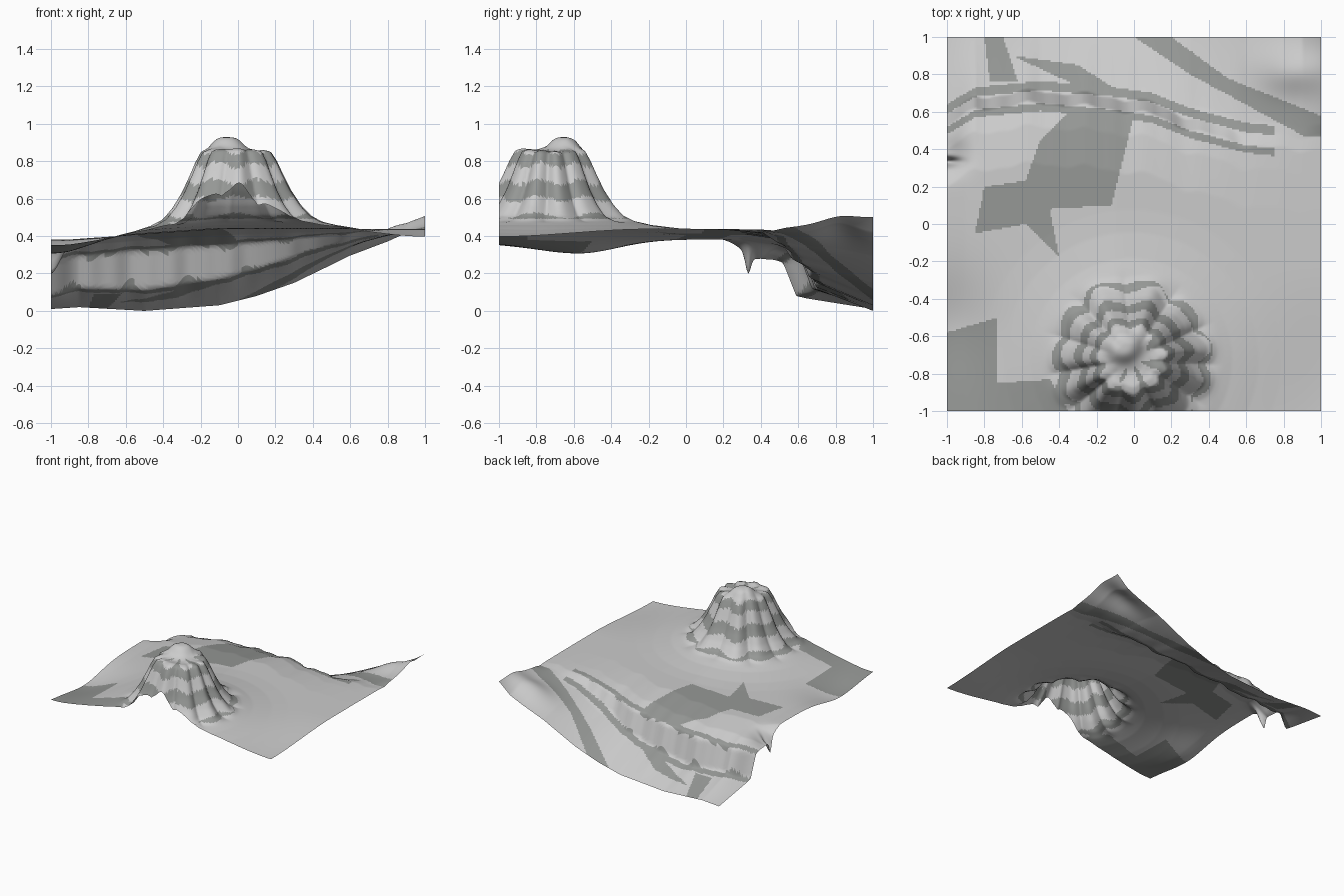
import bpy, bmesh, math

if "Cube" in bpy.data.objects:
    bpy.data.objects.remove(bpy.data.objects["Cube"])

N = 210  # grid resolution


def interp(t, xs, ys):
    if t <= xs[0]:
        return ys[0]
    for i in range(len(xs) - 1):
        if t <= xs[i + 1]:
            k = (t - xs[i]) / (xs[i + 1] - xs[i])
            return ys[i] + (ys[i + 1] - ys[i]) * k
    return ys[-1]


def ramp(t, a, b):
    k = min(1, max(0, (t - a) / (b - a)))
    return k * k * (3 - 2 * k)


def bump(x, y, cx, cy, sx, sy, p=1):
    return math.exp(-(((x - cx) / sx) ** 2 + ((y - cy) / sy) ** 2) ** p)


def inside(x, y, poly):
    hit = False
    for (ax, ay), (bx, by) in zip(poly, poly[1:] + poly[:1]):
        if (ay > y) != (by > y) and x < ax + (y - ay) * (bx - ax) / (by - ay):
            hit = not hit
    return hit


# escarpment: rim line, cliff top, cliff foot and back-edge heights along x
CX = [-1, -.85, -.5, -.1, .1, .3, .6, .8, .9, 1]
RIM = [.52, .61, .645, .61, .58, .5, .42, .40, .40, .40]
TOP = [.26, .30, .33, .355, .37, .39, .42, .43, .435, .435]
FOOT = [.08, .12, .11, .17, .22, .29, .38, .415, .425, .43]
EDGE = [.01, .02, .0, .03, .08, .15, .295, .365, .41, .50]

# butte: radial profile above the plain
BR = [0, .09, .14, .18, .21, .24, .28, .33, .365, .385, .45, .54, .68, .8]
BH = [.45, .45, .44, .42, .365, .295, .21, .13, .09, .07, .043, .022, .005, 0]

# darker patches of ground
PATCHES = [
    [(-.85, -.05), (-.8, .2), (-.58, .23), (-.5, .45), (-.35, .6), (0, .58),
     (-.12, .1), (-.45, .08), (-.4, -.18), (-.58, 0)],
    [(-1, -.58), (-.73, -.5), (-.73, -.85), (-.45, -.83), (-.35, -1), (-1, -1)],
    [(-.8, 1), (-.77, .76), (-.62, .76), (-.7, 1)],
    [(-.65, .9), (-.05, .62), (0, .66), (-.3, .85)],
    [(0, 1), (.3, .8), (1, .42), (1, .58), (.5, .78), (.2, 1)],
]


def plain(x, y):
    z = .437 - .055 * min(1, max(0, -x - .1) / .8)
    z -= .075 * bump(x, y, -1, -.58, .25, .3)
    z -= .02 * ramp(-y, .6, 1) * ramp(-x, .5, 1)
    z -= .04 * ramp(x, .5, 1) * ramp(-y, .2, 1)
    return z


def butte_polar(x, y):
    dx, dy = x + .015, y + .725
    a = math.atan2(dy, dx)
    r = math.hypot(dx, dy)
    # rounded buttresses split by sharp grooves
    flutes = .13 * abs(math.sin(5.5 * a + .4 + .5 * math.sin(2 * a))) - .08
    lobes = flutes + .025 * math.sin(3 * a + 2) + .015 * math.sin(16 * a)
    fade = min(1, r / .15) * (1 - ramp(r, .4, .5))
    return a, r, r / (1 + lobes * fade)


def butte(x, y):
    a, r, q = butte_polar(x, y)
    h = interp(q, BR, BH)
    # rounded knobs on the crown
    h += .042 * bump(x, y, -.06, -.65, .09, .08, 2)
    h -= .03 * bump(x, y, .09, -.70, .07, .09)
    h -= .03 * bump(x, y, -.02, -.80, .12, .06)
    return h


def height(x, y):
    u, top = plain(x, y), interp(x, CX, TOP)
    rim = interp(x, CX, RIM) + .012 * math.sin(19 * x) + .006 * math.sin(41 * x)
    foot, edge = interp(x, CX, FOOT), interp(x, CX, EDGE)
    z = interp(y, [rim - .32, rim - .12, rim, rim + .07, rim + .13, 1],
               [u, u * .6 + top * .4, top, foot, foot * .8 + edge * .2, edge])
    # swell at the back right, gully at the left border
    z += .06 * bump(x, y, .84, .82, .18, .12)
    z -= .06 * bump(x, y, -1, .37, .1, .09) + .10 * bump(x, y, -1, .332, .06, .02)
    return max(0, z + butte(x, y))


# terrain sheet
bm = bmesh.new()
bmesh.ops.create_grid(bm, x_segments=N, y_segments=N, size=1)
for v in bm.verts:
    v.co.z = height(v.co.x, v.co.y)

# darker strata: bands on the butte, cliff lips and ground patches
for f in bm.faces:
    c = f.calc_center_median()
    a, r, q = butte_polar(c.x, c.y)
    if q < .42:
        z = c.z + .015 * math.sin(7 * a)
        dark = .78 < z < .85 or .60 < z < .69 or z < .51
    else:
        d = c.y - interp(c.x, CX, RIM)
        dark = c.x < .75 and (-.04 < d < 0 or .07 < d < .12)
        dark = dark or any(inside(c.x, c.y, p) for p in PATCHES) and not 0 < d < .07
    f.material_index = int(dark)
    f.smooth = True

me = bpy.data.meshes.new("terrain")
bm.to_mesh(me)
bm.free()
for name, col in (("pale_rock", (.8, .83, .81, 1)), ("dark_rock", (.3, .31, .3, 1))):
    m = bpy.data.materials.new(name)
    m.diffuse_color = col
    m.use_nodes = True
    m.node_tree.nodes["Principled BSDF"].inputs["Base Color"].default_value = m.diffuse_color
    me.materials.append(m)
ob = bpy.data.objects.new("terrain_with_butte_and_cliff", me)
bpy.context.collection.objects.link(ob)
